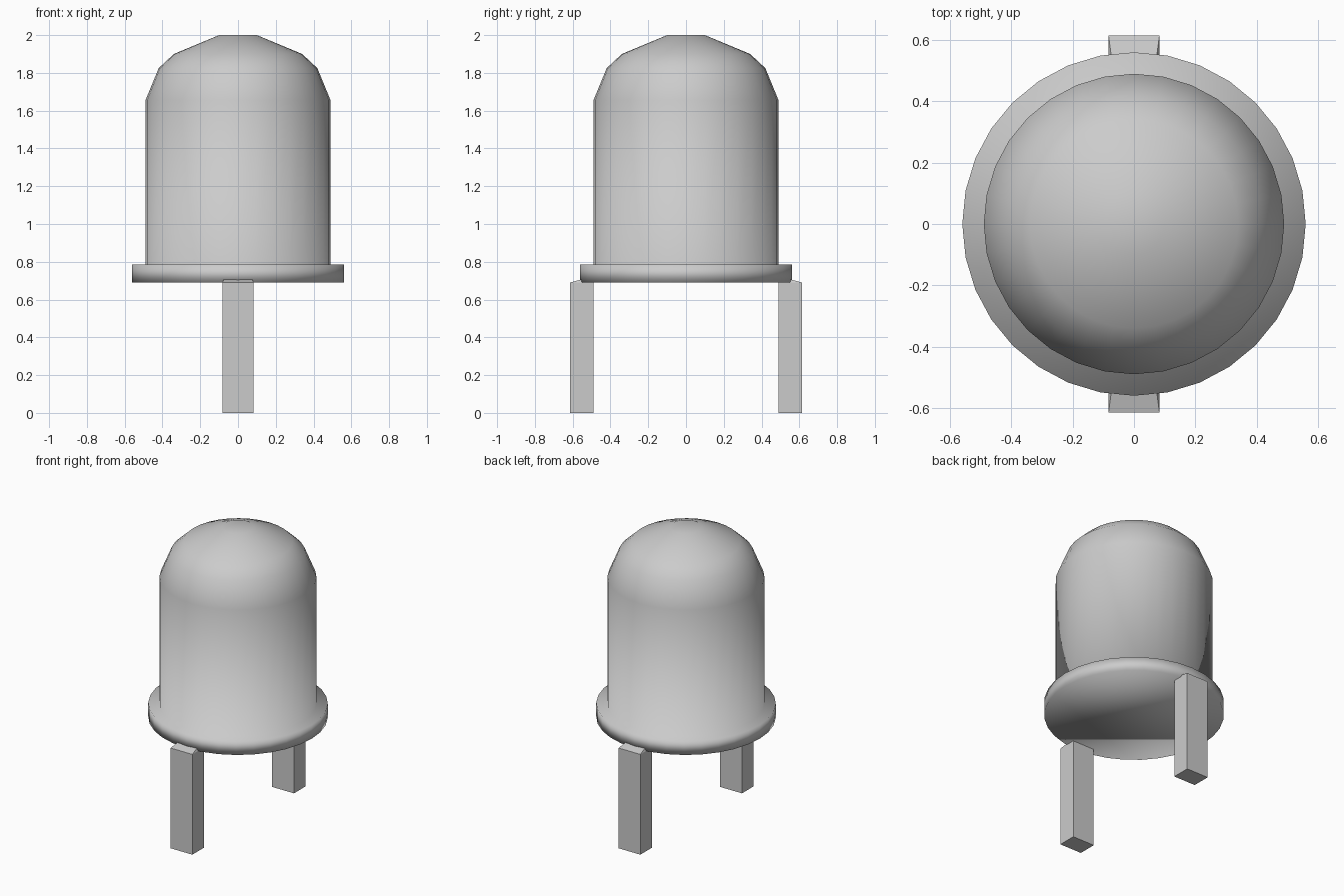
import bpy, bmesh, math

if "Cube" in bpy.data.objects:
    bpy.data.objects.remove(bpy.data.objects["Cube"])

SIDES = 32


def make_object(name, bm, smooth):
    bmesh.ops.recalc_face_normals(bm, faces=bm.faces[:])
    for f in bm.faces:
        f.smooth = smooth
    mesh = bpy.data.meshes.new(name)
    bm.to_mesh(mesh)
    bm.free()
    obj = bpy.data.objects.new(name, mesh)
    bpy.context.collection.objects.link(obj)
    return obj


def lathe(name, profile):
    bm = bmesh.new()
    rings = []
    for r, z in profile:
        rings.append([bm.verts.new((r * math.cos(2 * math.pi * i / SIDES),
                                    r * math.sin(2 * math.pi * i / SIDES), z))
                      for i in range(SIDES)])
    for a, b in zip(rings, rings[1:]):
        for i in range(SIDES):
            j = (i + 1) % SIDES
            bm.faces.new((a[i], a[j], b[j], b[i]))
    bm.faces.new(rings[0][::-1])
    bm.faces.new(rings[-1])
    return make_object(name, bm, True)


def leg(name, side):
    # Square post with a shallow tapered tip tucked into the rim
    bm = bmesh.new()
    sections = [(0.083, 0.49, 0.615, 0.0),
                (0.083, 0.49, 0.615, 0.69),
                (0.075, 0.50, 0.555, 0.706)]
    rings = [[bm.verts.new((x, side * y, z)) for x, y in
              ((-w, y0), (w, y0), (w, y1), (-w, y1))]
             for w, y0, y1, z in sections]
    for a, b in zip(rings, rings[1:]):
        for i in range(4):
            j = (i + 1) % 4
            bm.faces.new((a[i], a[j], b[j], b[i]))
    bm.faces.new(rings[0])
    bm.faces.new(rings[-1])
    return make_object(name, bm, False)


# Domed lens with its flange, one smooth lathed shell
lathe("lens_body", [(0.56, 0.69), (0.56, 0.785), (0.49, 0.785), (0.49, 1.655),
                    (0.42, 1.825), (0.34, 1.90), (0.10, 2.0)])

# Two contact legs
leg("front_leg", -1)
leg("back_leg", 1)
